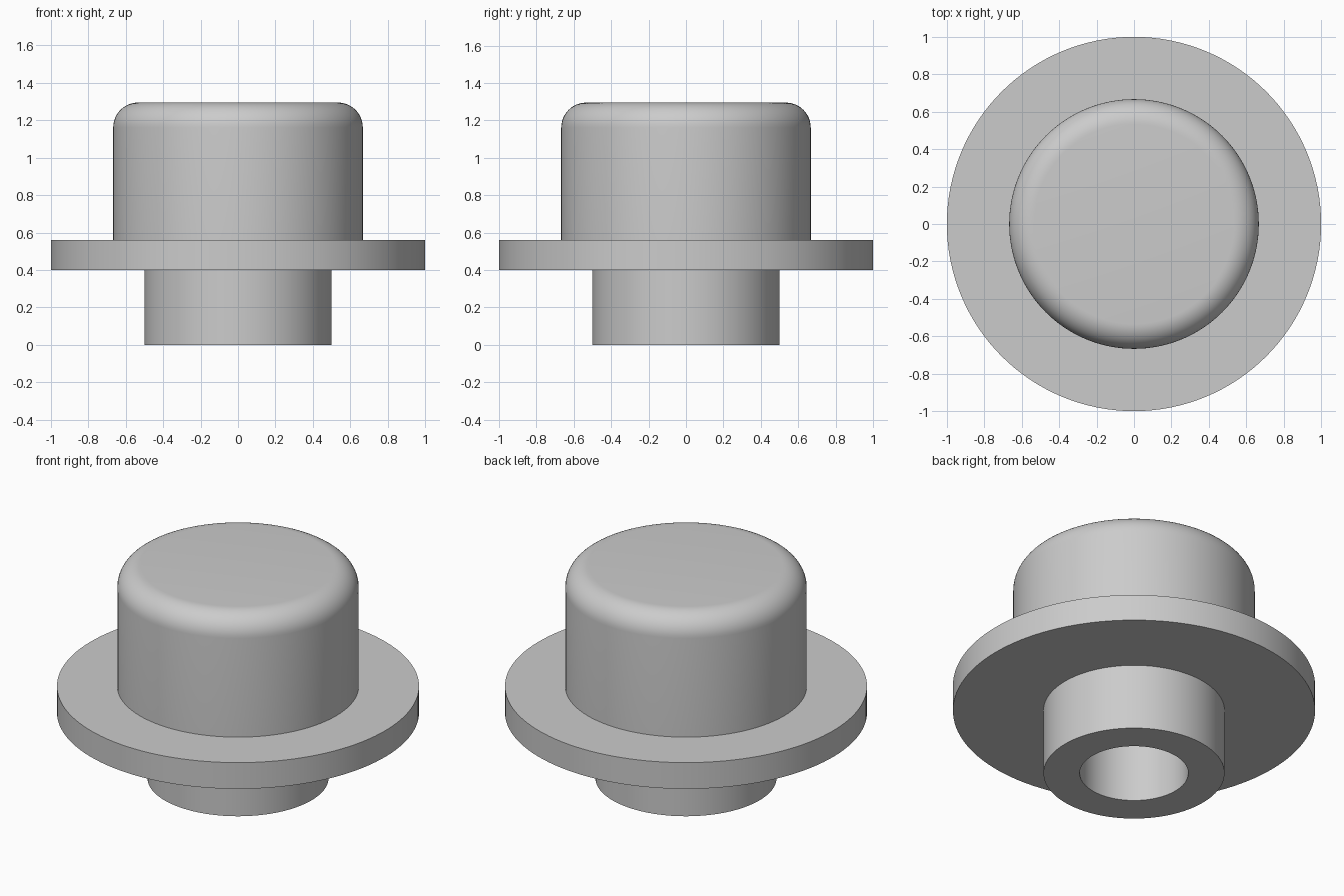
import bpy
import bmesh
from math import cos, sin, pi, radians

SEGMENTS = 128

cube = bpy.data.objects.get("Cube")
if cube:
    bpy.data.objects.remove(cube, do_unlink=True)

# Single grey finish
grey = bpy.data.materials.new("plain_grey")
grey.use_nodes = True
colour = (0.6, 0.6, 0.6, 1)
grey.diffuse_color = colour
grey.node_tree.nodes["Principled BSDF"].inputs["Base Color"].default_value = colour


def lathe(name, profile):
    """Revolve a (radius, height) profile around the z axis."""
    bm = bmesh.new()
    rings = []
    for r, z in profile:
        if r == 0:
            rings.append([bm.verts.new((0, 0, z))] * SEGMENTS)
        else:
            angles = [2 * pi * i / SEGMENTS for i in range(SEGMENTS)]
            rings.append([bm.verts.new((r * cos(a), r * sin(a), z)) for a in angles])
    for low, high in zip(rings, rings[1:]):
        for i in range(SEGMENTS):
            j = (i + 1) % SEGMENTS
            corners = dict.fromkeys((low[i], low[j], high[j], high[i]))
            bm.faces.new(list(corners))
    mesh = bpy.data.meshes.new(name)
    bm.to_mesh(mesh)
    bm.free()
    mesh.materials.append(grey)
    obj = bpy.data.objects.new(name, mesh)
    bpy.context.collection.objects.link(obj)
    bpy.ops.object.select_all(action="DESELECT")
    obj.select_set(True)
    bpy.context.view_layer.objects.active = obj
    bpy.ops.object.shade_smooth_by_angle(angle=radians(30))
    return obj


flange_low, flange_high, top = 0.4, 0.56, 1.295
stem_r, bore_r, cap_r, fillet = 0.5, 0.3, 0.667, 0.133

# Hollow stem with a blind bore
lathe("stem", [(0, flange_low), (bore_r, flange_low), (bore_r, 0),
               (stem_r, 0), (stem_r, flange_low)])

# Wide disc between stem and cap
lathe("flange", [(stem_r, flange_low), (1, flange_low),
                 (1, flange_high), (cap_r, flange_high)])

# Cap with a rounded top edge
steps = 12
rounding = [(cap_r - fillet + fillet * cos(a), top - fillet + fillet * sin(a))
            for a in (pi / 2 * i / steps for i in range(steps + 1))]
lathe("cap", [(cap_r, flange_high)] + rounding + [(0, top)])
